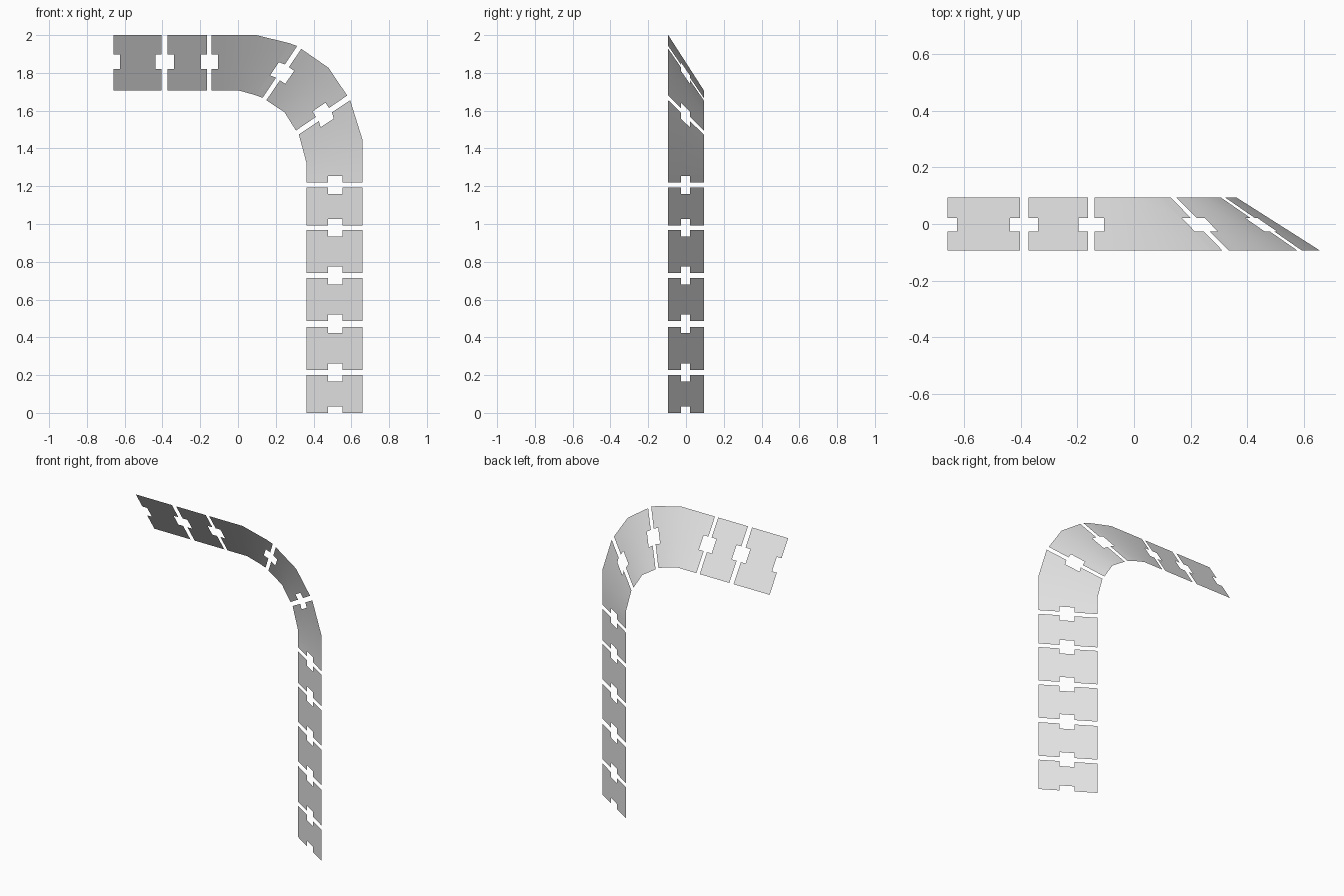
import bpy, bmesh
from mathutils import Vector

if "Cube" in bpy.data.objects:
    bpy.data.objects.remove(bpy.data.objects["Cube"])

HALF = 0.094                    # half depth of the slanted sheet
NOTCH = (0.39, 0.645)           # notch span across the sheet, inner to outer
DEPTH = 0.034                   # notch depth along the sheet

grey = bpy.data.materials.new("plain grey")
grey.diffuse_color = (0.8, 0.8, 0.8, 1)
grey.use_nodes = True
grey.node_tree.nodes["Principled BSDF"].inputs["Base Color"].default_value = grey.diffuse_color


def station(inner, outer):
    """Cross line of the sheet: inner edge at the back, outer edge at the front."""
    return (Vector((inner[0], HALF, inner[1])), Vector((outer[0], -HALF, outer[1])))


def arm(x):
    return station((x, 1.708), (x, 2.0))


def post(z):
    return station((0.362, z), (0.658, z))


def step(a, b):
    """Cross line one notch depth from a towards b."""
    return tuple(p + (q - p).normalized() * min(DEPTH, (q - p).length * 0.9)
                 for p, q in zip(a, b))


def panel(name, lines):
    """Sheet panel through the cross lines, notched at both ends."""
    lines = [lines[0], step(lines[0], lines[1]), *lines[1:-1],
             step(lines[-1], lines[-2]), lines[-1]]
    bm = bmesh.new()
    grid = [[bm.verts.new(i.lerp(o, t)) for t in (0, *NOTCH, 1)] for i, o in lines]
    last = len(grid) - 2
    for r in range(last + 1):
        for c in range(3):
            if c == 1 and r in (0, last):
                continue        # open notch
            bm.faces.new((grid[r][c], grid[r][c + 1], grid[r + 1][c + 1], grid[r + 1][c]))
    for f in bm.faces:
        f.normal_update()
        if f.normal.y > 0:
            f.normal_flip()
        f.smooth = True
    mesh = bpy.data.meshes.new(name)
    bm.to_mesh(mesh)
    bm.free()
    mesh.materials.append(grey)
    bpy.context.collection.objects.link(bpy.data.objects.new(name, mesh))


# Horizontal arm
for n, (a, b) in enumerate([(-0.66, -0.404), (-0.374, -0.163)], 1):
    panel(f"arm_panel_{n}", [arm(a), arm(b)])

# Bend
panel("bend_panel_upper", [arm(-0.14), station((0, 1.708), (0.098, 2.0)),
                           station((0.09, 1.683), (0.272, 1.957)),
                           station((0.13, 1.668), (0.313, 1.942))])
panel("bend_panel_middle", [station((0.15, 1.655), (0.335, 1.927)),
                            station((0.246, 1.592), (0.479, 1.827)),
                            station((0.307, 1.495), (0.578, 1.68))])
panel("bend_panel_lower", [station((0.322, 1.474), (0.594, 1.655)),
                           station((0.362, 1.325), (0.658, 1.45)), post(1.219)])

# Vertical post
for n, (a, b) in enumerate([(1.194, 0.992), (0.968, 0.74), (0.713, 0.486),
                            (0.456, 0.227), (0.2, 0)], 1):
    panel(f"post_panel_{n}", [post(a), post(b)])
